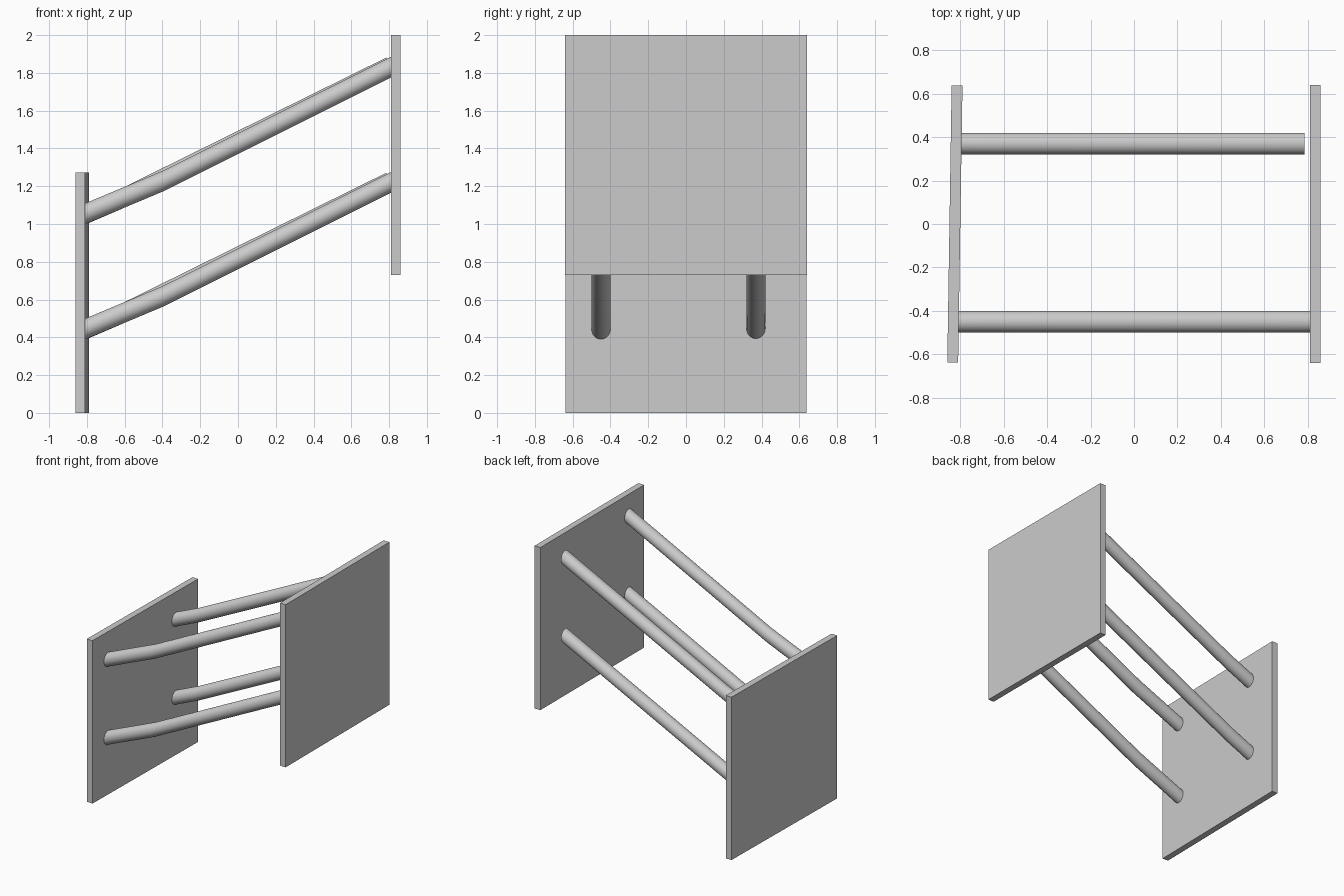
import bpy, bmesh
from math import cos, sin, pi, radians

if "Cube" in bpy.data.objects:
    bpy.data.objects.remove(bpy.data.objects["Cube"])


def panel(name, loc, size, turn=0.0):
    bpy.ops.mesh.primitive_cube_add(size=1, location=loc, rotation=(0, 0, turn))
    ob = bpy.context.object
    ob.name = name
    ob.scale = size
    bpy.ops.object.transform_apply(location=False, rotation=False, scale=True)


def rod(name, y, path, ry=0.05, rz=0.055, sides=32):
    # Sweep an upright cross-section along a path in the xz plane
    bm = bmesh.new()
    rings = [[bm.verts.new((x, y + ry * cos(2 * pi * i / sides),
                            z + rz * sin(2 * pi * i / sides)))
              for i in range(sides)] for x, z in path]
    for a, b in zip(rings, rings[1:]):
        for i in range(sides):
            j = (i + 1) % sides
            bm.faces.new((a[i], a[j], b[j], b[i]))
    bm.faces.new(rings[0])
    bm.faces.new(rings[-1])
    bmesh.ops.recalc_face_normals(bm, faces=bm.faces)
    me = bpy.data.meshes.new(name)
    bm.to_mesh(me)
    bm.free()
    ob = bpy.data.objects.new(name, me)
    bpy.context.collection.objects.link(ob)
    bpy.ops.object.select_all(action='DESELECT')
    bpy.context.view_layer.objects.active = ob
    ob.select_set(True)
    bpy.ops.object.shade_smooth_by_angle(angle=radians(30))


# End panels: the low one is turned slightly
panel("low_panel", (-0.825, 0, 0.636), (0.05, 1.276, 1.272), radians(-0.9))
panel("high_panel", (0.835, 0, 1.365), (0.05, 1.28, 1.27))

# Two bent rods at the front and two at the back, the back ones stopping short
front_path = [(-0.81, 1.054), (-0.4, 1.226), (0.81, 1.83)]
back_path = [(-0.80, 1.056), (-0.6, 1.142), (0.785, 1.826)]
for level, dz in (("upper", 0.0), ("lower", -0.61)):
    rod(level + "_front_rod", -0.45, [(x, z + dz) for x, z in front_path])
    rod(level + "_back_rod", 0.37, [(x, z + dz) for x, z in back_path])
